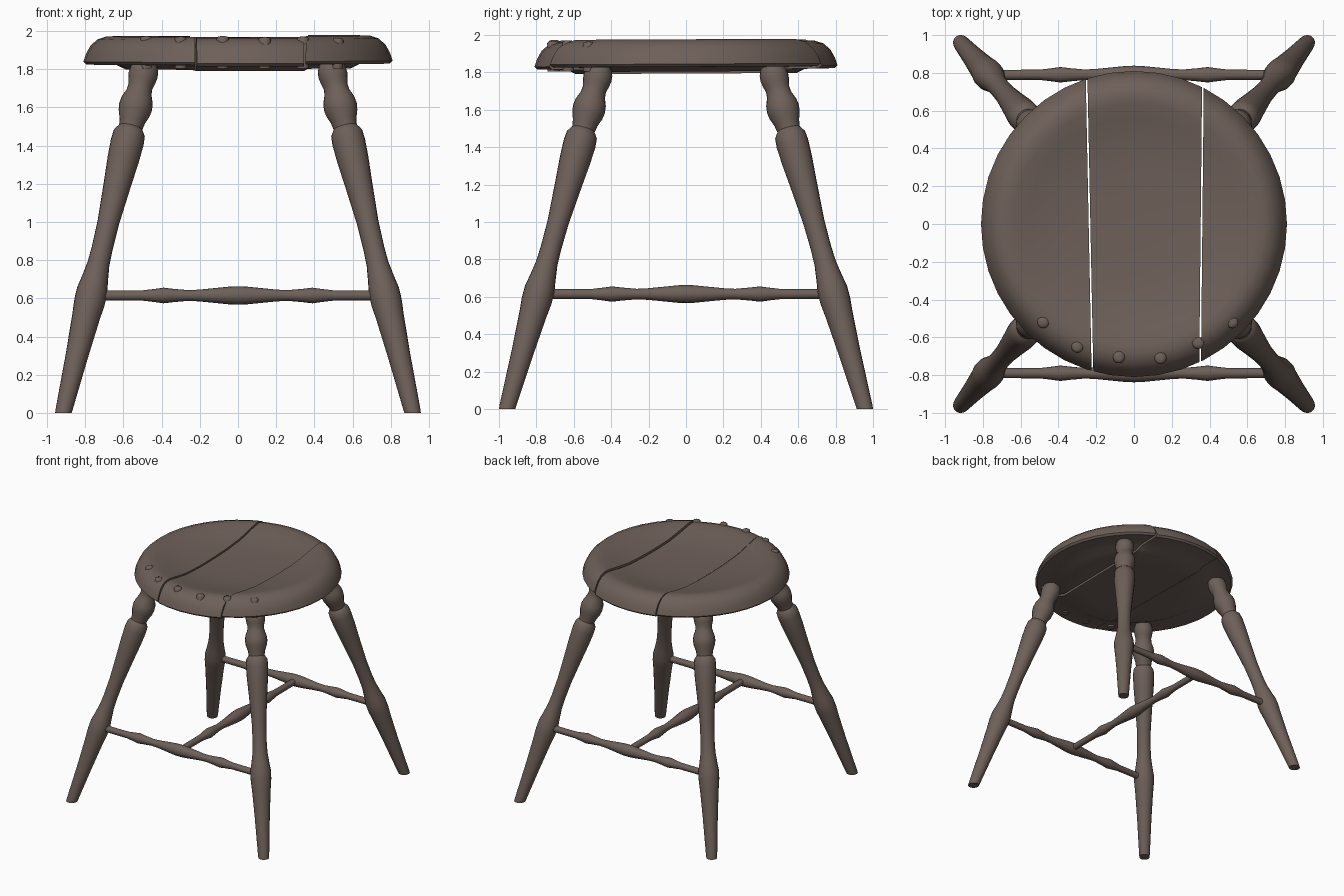
import bpy, bmesh, math
from mathutils import Vector

if "Cube" in bpy.data.objects:
    bpy.data.objects.remove(bpy.data.objects["Cube"])

wood = bpy.data.materials.new("brown wood")
wood.diffuse_color = (0.155, 0.116, 0.099, 1)
wood.use_nodes = True
wood.node_tree.nodes["Principled BSDF"].inputs["Base Color"].default_value = wood.diffuse_color


def finish(bm, name, angle=35):
    bmesh.ops.recalc_face_normals(bm, faces=bm.faces)
    me = bpy.data.meshes.new(name)
    bm.to_mesh(me)
    bm.free()
    ob = bpy.data.objects.new(name, me)
    bpy.context.collection.objects.link(ob)
    me.materials.append(wood)
    bpy.ops.object.select_all(action='DESELECT')
    ob.select_set(True)
    bpy.context.view_layer.objects.active = ob
    bpy.ops.object.shade_smooth_by_angle(angle=math.radians(angle))
    return ob


def turned(a, b, profile, segs=20):
    """Lathe a (fraction along a-b, radius) profile around the line a-b."""
    a, b = Vector(a), Vector(b)
    axis = (b - a).normalized()
    q = Vector((0, 0, 1)).rotation_difference(axis)
    bm = bmesh.new()
    rings = []
    for t, r in profile:
        c = a.lerp(b, t)
        rings.append([bm.verts.new(c + q @ Vector((r * math.cos(k * math.tau / segs),
                                                   r * math.sin(k * math.tau / segs), 0)))
                      for k in range(segs)])
    for lo, hi in zip(rings, rings[1:]):
        for k in range(segs):
            n = (k + 1) % segs
            bm.faces.new((lo[k], lo[n], hi[n], hi[k]))
    bm.faces.new(rings[0][::-1])
    bm.faces.new(rings[-1])
    return bm, rings, axis


# Seat: a dished disc, cut into three planks
SEAT = [(0, 1.80), (0.4, 1.80), (0.59, 1.80), (0.635, 1.822), (0.795, 1.825), (0.81, 1.84),
        (0.797, 1.88), (0.772, 1.925), (0.735, 1.957), (0.69, 1.972), (0.64, 1.968),
        (0.56, 1.95), (0.45, 1.927), (0.3, 1.913), (0.15, 1.908), (0, 1.906)]


def seat_top(r):
    for (r1, z1), (r0, z0) in zip(SEAT[5:], SEAT[6:]):
        if r0 <= r <= r1:
            return z0 + (z1 - z0) * (r - r0) / (r1 - r0)
    return 1.9


def plank(name, cuts, lift):
    bm = bmesh.new()
    vs = [bm.verts.new((r, 0, z)) for r, z in SEAT]
    es = [bm.edges.new(p) for p in zip(vs, vs[1:])]
    bmesh.ops.spin(bm, geom=vs + es, cent=(0, 0, 0), axis=(0, 0, 1), angle=math.tau,
                   steps=40, use_duplicate=False)
    bmesh.ops.remove_doubles(bm, verts=bm.verts, dist=0.0005)
    for co, no in cuts:
        res = bmesh.ops.bisect_plane(bm, geom=bm.verts[:] + bm.edges[:] + bm.faces[:],
                                     plane_co=co, plane_no=no, clear_outer=True)
        rim = [e for e in res['geom_cut'] if isinstance(e, bmesh.types.BMEdge)]
        bmesh.ops.holes_fill(bm, edges=rim, sides=0)
    for v in bm.verts:
        v.co.z += lift + 0.005 * v.co.y
    finish(bm, name)


LN, RN = Vector((1, 0.02, 0)), Vector((1, -0.01, 0))
plank("seat_plank_left", [((-0.240, 0, 0), LN)], 0.0)
plank("seat_plank_middle", [((-0.231, 0, 0), -LN), ((0.353, 0, 0), RN)], -0.006)
plank("seat_plank_right", [((0.362, 0, 0), -RN)], 0.005)

# Round pegs along the front of the seat
for i, (x, y) in enumerate([(-0.48, -0.52), (-0.30, -0.65), (-0.08, -0.705),
                            (0.14, -0.71), (0.34, -0.63), (0.52, -0.52)]):
    top = seat_top(math.hypot(x, y)) + 0.008
    bm, _, _ = turned((x, y, 1.805), (x, y, top),
                      [(0, 0.03), (0.93, 0.032), (0.98, 0.025), (1, 0.012)], 12)
    finish(bm, "seat_peg_%d" % (i + 1), 60)

# Turned, splayed legs: (height, radius)
LEG = [(0, 0.042), (0.02, 0.044), (0.3, 0.059), (0.5, 0.073), (0.58, 0.081), (0.64, 0.081),
       (0.70, 0.070), (0.78, 0.058), (0.86, 0.055), (1.0, 0.057), (1.2, 0.072), (1.33, 0.083),
       (1.42, 0.087), (1.465, 0.083), (1.485, 0.070), (1.495, 0.062), (1.53, 0.068),
       (1.57, 0.083), (1.605, 0.088), (1.64, 0.083), (1.68, 0.067), (1.71, 0.064),
       (1.74, 0.072), (1.77, 0.077), (1.80, 0.074), (1.83, 0.060)]
for sx, nx in ((-1, "left"), (1, "right")):
    for sy, ny in ((-1, "front"), (1, "back")):
        bm, rings, axis = turned((0.915 * sx, 0.957 * sy, 0), (0.483 * sx, 0.457 * sy, 1.83),
                                 [(h / 1.83, r) for h, r in LEG])
        for ring in rings[:2]:  # foot cut level with the floor
            floor = 0 if ring is rings[0] else 0.02
            for v in ring:
                v.co -= axis * ((v.co.z - floor) / axis.z)
        finish(bm, "%s_%s_leg" % (ny, nx), 40)

# Turned stretchers: two along x, one joining them along y
half = [(-0.76, 0.026), (-0.5, 0.027), (-0.44, 0.034), (-0.39, 0.041), (-0.34, 0.035),
        (-0.26, 0.028), (-0.2, 0.031), (-0.1, 0.041), (-0.04, 0.047)]
ROD = half + [(0, 0.048)] + [(-p, r) for p, r in reversed(half)]
ROD = [((p + 0.76) / 1.52, r) for p, r in ROD]
for name, a, b in (("front_stretcher", (-0.76, -0.79, 0.615), (0.76, -0.79, 0.615)),
                   ("back_stretcher", (-0.76, 0.79, 0.615), (0.76, 0.79, 0.615)),
                   ("middle_stretcher", (0, -0.77, 0.615), (0, 0.77, 0.615))):
    bm, _, _ = turned(a, b, ROD, 16)
    finish(bm, name, 40)
